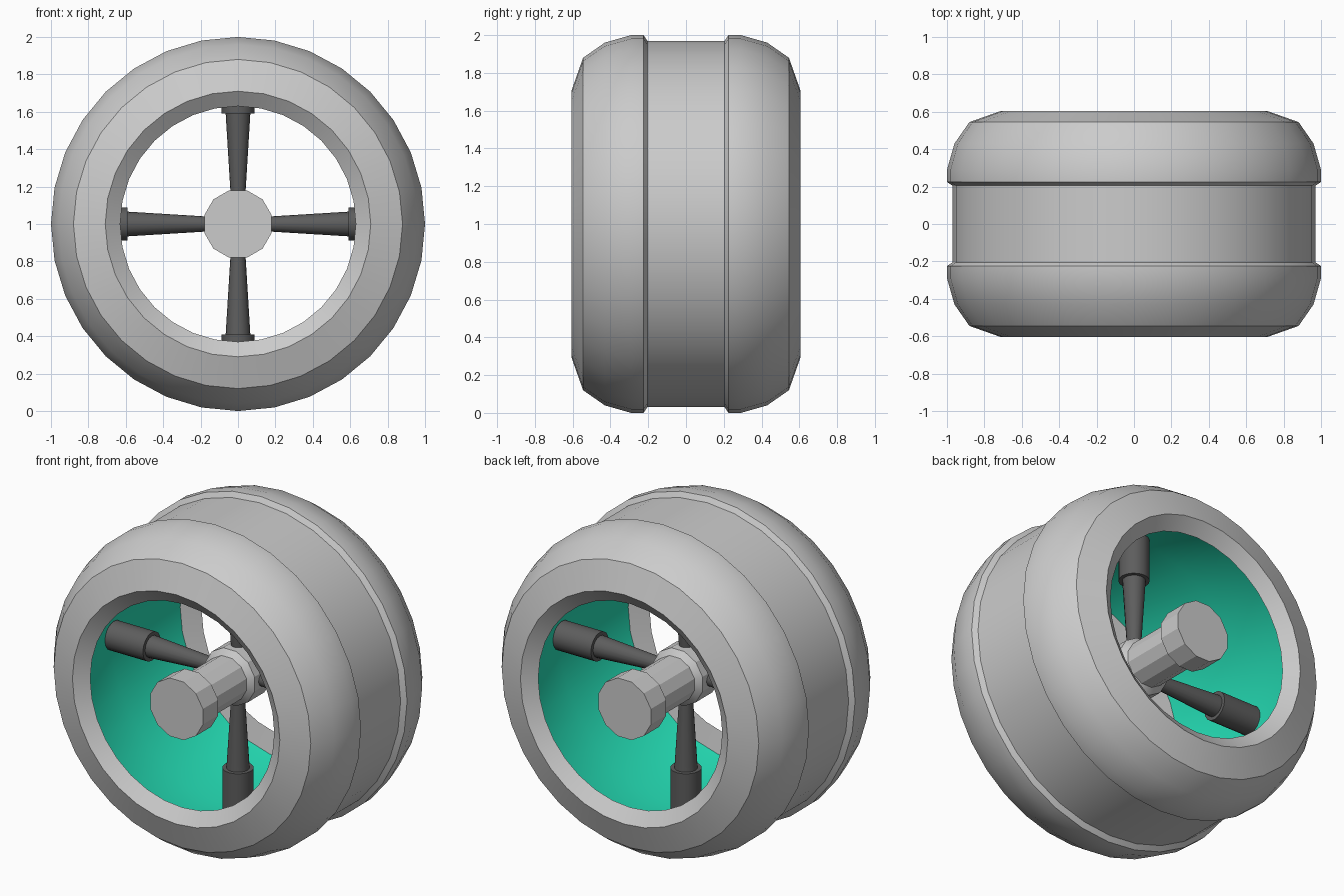
import bpy, bmesh, math
from mathutils import Matrix

if "Cube" in bpy.data.objects:
    bpy.data.objects.remove(bpy.data.objects["Cube"])


def material(name, rgb):
    m = bpy.data.materials.new(name)
    m.diffuse_color = (*rgb, 1.0)
    m.use_nodes = True
    m.node_tree.nodes["Principled BSDF"].inputs["Base Color"].default_value = m.diffuse_color
    return m


GREY = material("light grey", (0.6, 0.6, 0.6))
DARK = material("dark grey", (0.11, 0.11, 0.11))
TEAL = material("teal", (0.018, 0.72, 0.46))
CENTRE = Matrix.Translation((0, 0, 1))


def lathe(name, profile, sides, mats, matrix, closed=False, phase=0.0, accent=None):
    """Spin (along, radius) points around the y axis; accent(face) picks material 1."""
    bm = bmesh.new()
    rings = []
    for y, r in profile:
        ring = []
        for i in range(sides):
            a = phase + 2 * math.pi * i / sides
            ring.append(bm.verts.new((r * math.sin(a), y, r * math.cos(a))))
        rings.append(ring)
    pairs = list(zip(rings, rings[1:]))
    if closed:
        pairs.append((rings[-1], rings[0]))
    else:
        bm.faces.new(rings[0])
        bm.faces.new(rings[-1])
    for a, b in pairs:
        for i in range(sides):
            j = (i + 1) % sides
            bm.faces.new((a[i], a[j], b[j], b[i]))
    bmesh.ops.recalc_face_normals(bm, faces=bm.faces)
    if accent:
        for f in bm.faces:
            f.material_index = 1 if accent(f) else 0
    me = bpy.data.meshes.new(name)
    bm.to_mesh(me)
    bm.free()
    for m in mats:
        me.materials.append(m)
    ob = bpy.data.objects.new(name, me)
    bpy.context.collection.objects.link(ob)
    ob.matrix_world = matrix
    bpy.ops.object.select_all(action='DESELECT')
    ob.select_set(True)
    bpy.context.view_layer.objects.active = ob
    bpy.ops.object.shade_smooth_by_angle(angle=math.radians(30 if sides > 12 else 20))
    return ob


def mirrored(half):
    return half + [(-y, r) for y, r in reversed(half)]


# Tyre: grooved tread outside, teal double-cone lining inside
outer = mirrored([(-0.605, 0.71), (-0.545, 0.88), (-0.43, 0.96),
                  (-0.29, 1.0), (-0.225, 1.0), (-0.205, 0.97)])
inner = [(0.545, 0.63), (0.52, 0.76), (0, 0.87), (-0.52, 0.76), (-0.545, 0.63)]


def is_lining(f):
    c = f.calc_center_median()
    return 0.74 < math.hypot(c.x, c.z) < 0.9 and abs(c.y) < 0.4


lathe("tyre", outer + inner, 32, [GREY, TEAL], CENTRE, closed=True, accent=is_lining)

# Hub: axle with a cap at each end and a collar in the middle
hub = mirrored([(-0.6, 0.186), (-0.45, 0.186), (-0.45, 0.14),
                (-0.11, 0.14), (-0.08, 0.175)])
lathe("hub", hub, 12, [GREY], CENTRE, phase=math.radians(15))

# Four flared spokes with thick sockets
spoke = [(0.1, 0.036), (0.59, 0.066), (0.59, 0.088), (0.85, 0.088)]
for k in range(4):
    turn = Matrix.Rotation(k * math.pi / 2, 4, 'Y') @ Matrix.Rotation(math.pi / 2, 4, 'X')
    lathe(f"spoke_{k + 1}", spoke, 16, [DARK], CENTRE @ turn)
